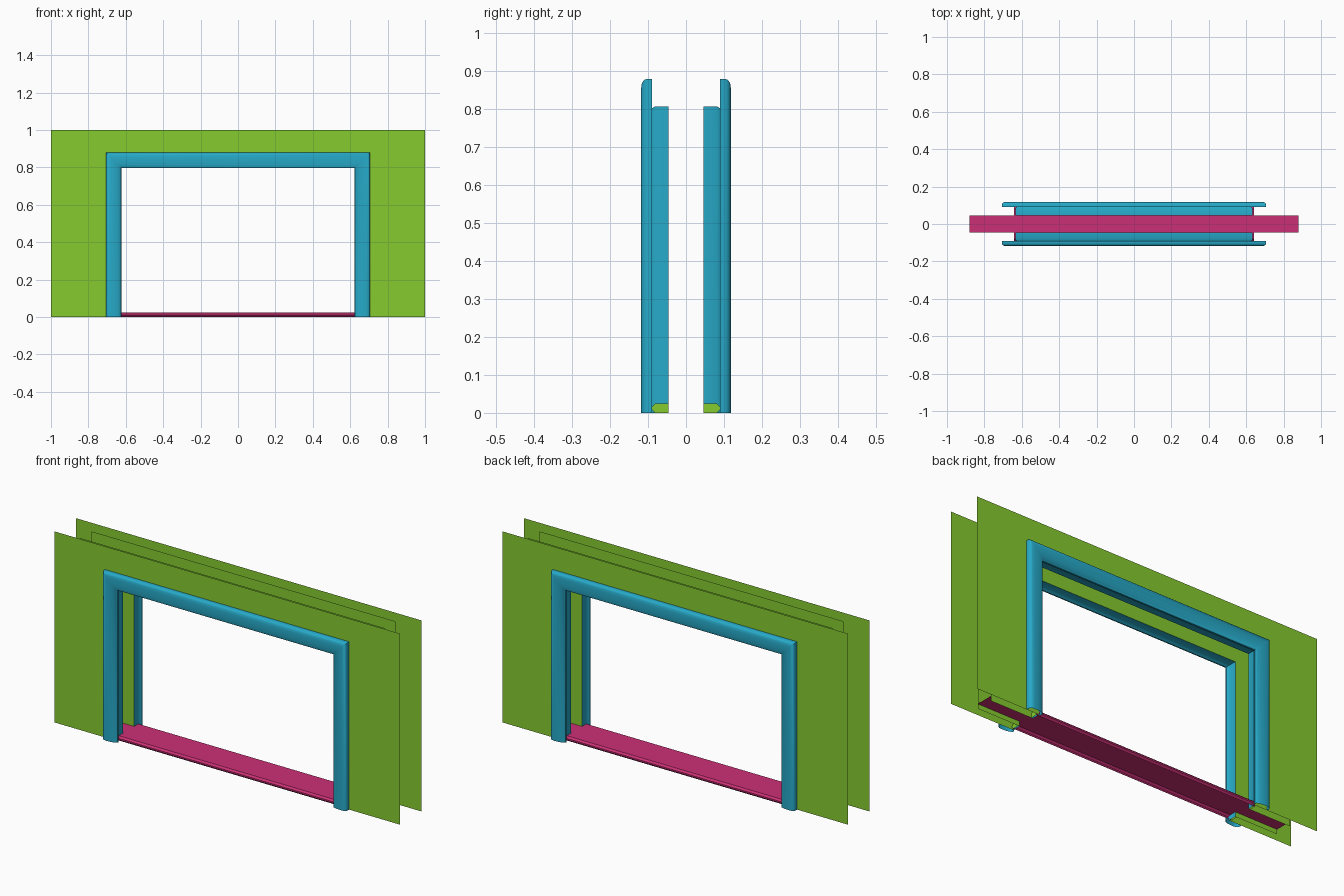
import bpy

if "Cube" in bpy.data.objects:
    bpy.data.objects.remove(bpy.data.objects["Cube"])

W, H = 0.628, 0.80       # half width and height of the opening
JAMB = 0.006             # set-back of the jamb from the opening edge
WALL_Y, SLOT_Y = 0.09, 0.046
POCKET_X, SILL_Z = 0.88, 0.025
SILL_X = W + 0.014


def material(name, color):
    m = bpy.data.materials.new(name)
    m.diffuse_color = (*color, 1)
    m.use_nodes = True
    m.node_tree.nodes["Principled BSDF"].inputs["Base Color"].default_value = m.diffuse_color
    return m


green = material("wall_green", (0.24, 0.60, 0.03))
blue = material("frame_blue", (0.02, 0.40, 0.58))
pink = material("sill_pink", (0.60, 0.03, 0.18))


def add(name, verts, faces, mat, smooth=False):
    me = bpy.data.meshes.new(name)
    me.from_pydata(verts, [], faces)
    me.materials.append(mat)
    ob = bpy.data.objects.new(name, me)
    bpy.context.collection.objects.link(ob)
    if smooth:
        bpy.ops.object.select_all(action='DESELECT')
        ob.select_set(True)
        bpy.context.view_layer.objects.active = ob
        bpy.ops.object.shade_smooth_by_angle(angle=0.6)
    return ob


def arch(u):
    """Door-shaped path (x, z), pushed outwards by u."""
    return [(-W - u, 0), (-W - u, H + u), (W + u, H + u), (W + u, 0)]


def wall(name, half, top, y, flip):
    """Flat sheet with a door-shaped opening."""
    outer = [(-half, 0), (-half, top), (half, top), (half, 0)]
    verts = [(x, y, z) for x, z in outer + arch(JAMB)]
    faces = [(i, i + 4, i + 5, i + 1) for i in range(3)]
    add(name, verts, [f[::-1] for f in faces] if flip else faces, green)


# casing and jamb cross-section: (outward offset, depth)
PROFILE = [(JAMB, SLOT_Y), (JAMB, 0.082), (0.001, 0.090), (-0.004, 0.097),
           (-0.003, 0.104), (0.003, 0.110), (0.014, 0.114), (0.030, 0.117),
           (0.055, 0.118), (0.068, 0.116), (0.076, 0.110), (0.079, 0.102),
           (0.079, WALL_Y)]

# sill nose cross-section: (depth, height)
NOSE = [(SLOT_Y, SILL_Z), (0.081, SILL_Z), (0.090, 0.016), (0.090, 0.009),
        (0.081, 0), (SLOT_Y, 0)]

for side, s in (("front", -1), ("back", 1)):
    # outer wall skin and the pocket lining behind it
    wall(side + "_wall", 1.0, 1.0, s * WALL_Y, s > 0)
    wall(side + "_pocket_lining", POCKET_X, 0.98, s * SLOT_Y, s < 0)

    # door casing swept around the opening
    verts = [(x, s * d, z) for u, d in PROFILE for x, z in arch(u)]
    faces = []
    for r in range(len(PROFILE) - 1):
        for i in range(3):
            a = r * 4 + i
            f = (a, a + 4, a + 5, a + 1)
            faces.append(f[::-1] if s > 0 else f)
    add(side + "_door_casing", verts, faces, blue, True)

    # sill nose, with wall-coloured end caps
    n = len(NOSE)
    verts = [(x, s * y, z) for x in (-SILL_X, SILL_X) for y, z in NOSE]
    strip = [(i, i + 1, i + 1 + n, i + n) for i in range(4)]
    strip = [f if s > 0 else f[::-1] for f in strip]
    add(side + "_sill_nose", verts, strip, pink)
    caps = [tuple(range(n))[::-1], tuple(range(n, 2 * n))]
    if s > 0:
        caps = [c[::-1] for c in caps]
    add(side + "_sill_ends", verts, caps, green)

# floor track running into both pockets
add("sill_track", [(-POCKET_X, -SLOT_Y, SILL_Z), (POCKET_X, -SLOT_Y, SILL_Z),
                   (POCKET_X, SLOT_Y, SILL_Z), (-POCKET_X, SLOT_Y, SILL_Z)],
    [(0, 1, 2, 3)], pink)
